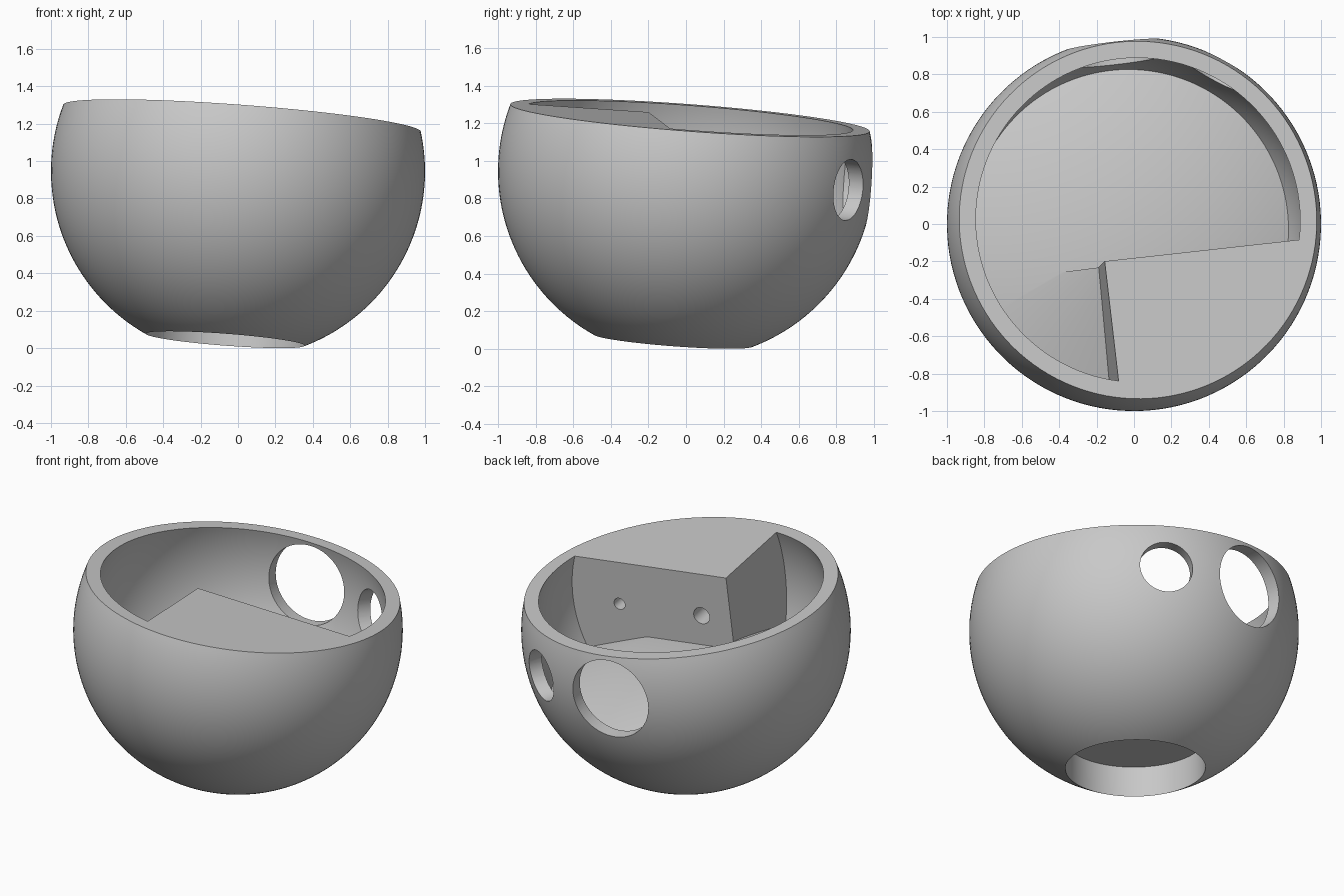
import bpy, bmesh, math
from mathutils import Matrix, Vector

if "Cube" in bpy.data.objects:
    bpy.data.objects.remove(bpy.data.objects["Cube"])

RIM = 0.285        # height of the rim plane above the sphere centre
INNER = 0.915      # radius of the inner wall
SOCKET = 0.425     # radius of the round socket underneath


def finish(name, bm):
    bmesh.ops.recalc_face_normals(bm, faces=bm.faces)
    mesh = bpy.data.meshes.new(name)
    bm.to_mesh(mesh)
    bm.free()
    ob = bpy.data.objects.new(name, mesh)
    bpy.context.collection.objects.link(ob)
    return ob


def arc(radius, z0, z1, steps):
    a0, a1 = math.asin(z0 / radius), math.asin(z1 / radius)
    angles = [a0 + (a1 - a0) * i / steps for i in range(steps + 1)]
    return [(radius * math.cos(a), radius * math.sin(a)) for a in angles]


def lathe(name, profile, steps=128):
    bm = bmesh.new()
    vs = [bm.verts.new((r, 0, z)) for r, z in profile]
    es = [bm.edges.new(pair) for pair in zip(vs, vs[1:])]
    bmesh.ops.spin(bm, geom=vs + es, axis=(0, 0, 1), cent=(0, 0, 0),
                   angle=math.tau, steps=steps)
    bmesh.ops.remove_doubles(bm, verts=bm.verts, dist=1e-5)
    return finish(name, bm)


def block(name, low, high):
    low, high = Vector(low), Vector(high)
    bm = bmesh.new()
    bmesh.ops.create_cube(bm, size=1, matrix=Matrix.Translation((low + high) / 2)
                          @ Matrix.Diagonal((*(high - low), 1)))
    return finish(name, bm)


def bore(name, radius, y0, y1, x=0, turn=0):
    # Cylinder lying along y, turned about the vertical axis
    bm = bmesh.new()
    place = (Matrix.Rotation(math.radians(turn), 4, 'Z')
             @ Matrix.Translation((x, (y0 + y1) / 2, 0))
             @ Matrix.Rotation(math.pi / 2, 4, 'X'))
    bmesh.ops.create_cone(bm, cap_ends=True, segments=64, radius1=radius,
                          radius2=radius, depth=y1 - y0, matrix=place)
    return finish(name, bm)


def combine(target, tool, operation):
    mod = target.modifiers.new(tool.name, 'BOOLEAN')
    mod.operation, mod.solver, mod.object = operation, 'EXACT', tool
    bpy.context.view_layer.objects.active = target
    bpy.ops.object.modifier_apply(modifier=mod.name)
    bpy.data.objects.remove(tool)


# Solid bowl with the socket recessed into its underside
socket_z = -math.sqrt(1 - SOCKET ** 2)
bowl = lathe("bowl_shell", [(0, -0.71), (SOCKET, -0.71)]
             + arc(1, socket_z, RIM, 48) + [(0, RIM)])

# Cavity: curved wall over a shallow cone floor, levelled behind the mount
wall = arc(INNER, -0.33, RIM, 24)
cavity = lathe("cavity_cutter", [(0, -0.055)] + wall
               + [(wall[-1][0], 0.5), (0, 0.5)])
combine(cavity, block("level_floor", (-0.5, -0.201, -0.2), (0.5, 0.5, 0.1)), 'UNION')

# The corner mount is left standing inside the cavity
combine(cavity, block("corner_mount", (-0.203, -1.2, -0.9), (1.2, -0.2, 0.8)), 'DIFFERENCE')
combine(bowl, cavity, 'DIFFERENCE')

# Two openings through the wall and two screw holes in the mount
for cutter in (bore("large_opening", 0.26, 0.75, 1.2),
               bore("small_opening", 0.163, 0.75, 1.2, turn=-35),
               bore("small_screw_hole", 0.038, -0.45, -0.1, x=0.57),
               bore("large_screw_hole", 0.055, -0.45, -0.1, x=0.0)):
    combine(bowl, cutter, 'DIFFERENCE')

# Tilt the bowl and stand it on the ground
up = Vector((0.075, 0.075, 0.994)).normalized()
back = Vector((-0.11, 0.994, 0))
back = (back - up * back.dot(up)).normalized()
tilt = Matrix((back.cross(up), back, up)).transposed().to_4x4()
bowl.data.transform(tilt)
lowest = min(v.co.z for v in bowl.data.vertices)
bowl.data.transform(Matrix.Translation((0, 0, -lowest)))

# Plain grey material
grey = bpy.data.materials.new("light_grey")
grey.use_nodes = True
colour = (0.58, 0.58, 0.58, 1)
grey.diffuse_color = colour
grey.node_tree.nodes["Principled BSDF"].inputs["Base Color"].default_value = colour
bowl.data.materials.clear()
bowl.data.materials.append(grey)

bpy.ops.object.select_all(action='DESELECT')
bowl.select_set(True)
bpy.context.view_layer.objects.active = bowl
bpy.ops.object.shade_smooth_by_angle(angle=math.radians(30))
